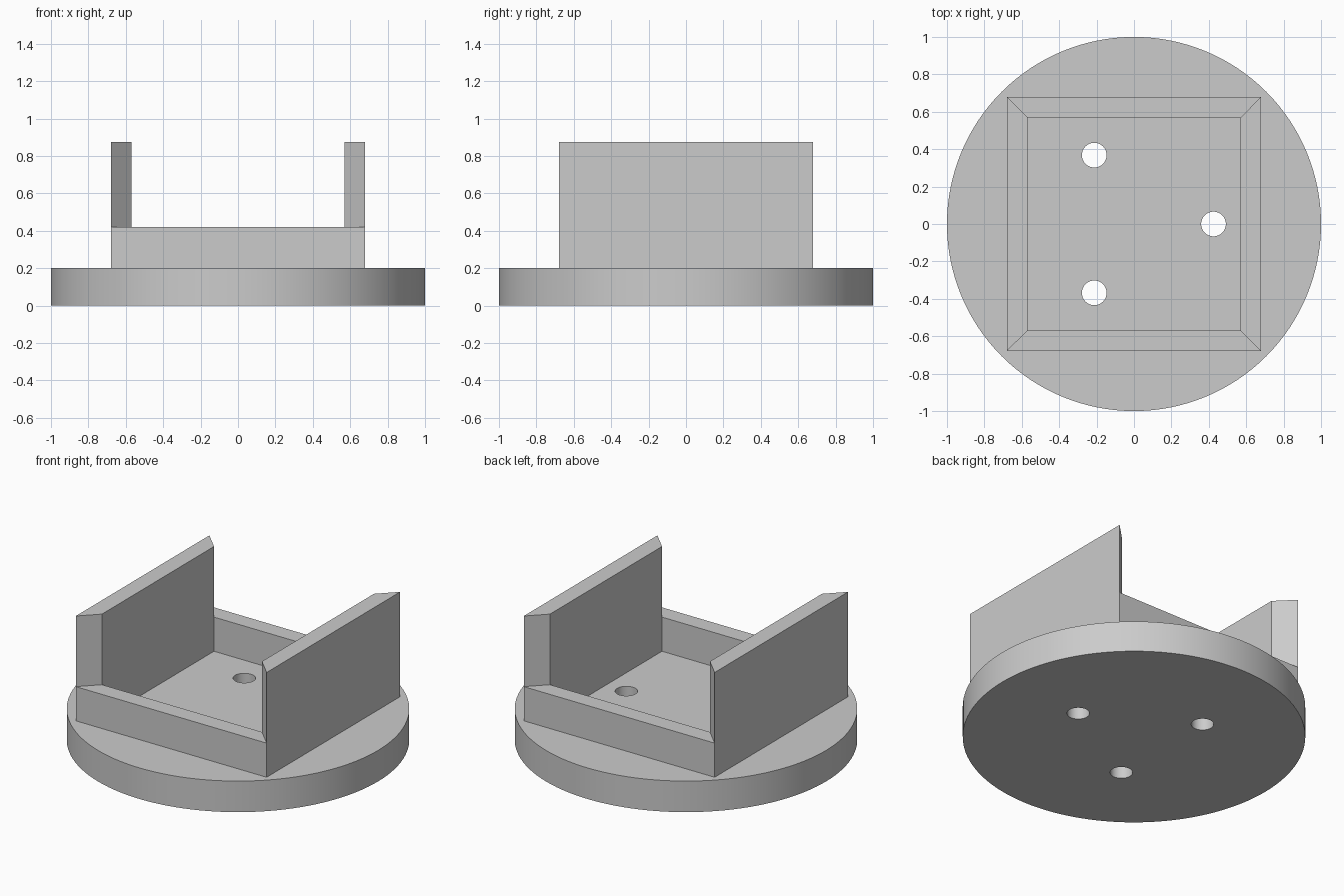
import bpy
import bmesh
from math import cos, sin, tau

if "Cube" in bpy.data.objects:
    bpy.data.objects.remove(bpy.data.objects["Cube"], do_unlink=True)

BASE_H, LOW_H, TALL_H = 0.2, 0.42, 0.875
OUTER, INNER = 0.68, 0.57
HOLE_R, HOLE_RING = 0.066, 0.425

grey = bpy.data.materials.new("plain grey")
grey.use_nodes = True
colour = (0.6, 0.6, 0.6, 1)
grey.diffuse_color = colour
grey.node_tree.nodes["Principled BSDF"].inputs["Base Color"].default_value = colour


def cylinder(name, radius, bottom, top, x=0, y=0, sides=48):
    bpy.ops.mesh.primitive_cylinder_add(
        vertices=sides, radius=radius, depth=top - bottom,
        location=(x, y, (bottom + top) / 2))
    obj = bpy.context.object
    obj.name = name
    obj.data.materials.append(grey)
    return obj


def mitred_wall(name, turn, top):
    """Wall with 45 degree ends, extruded from a trapezoid footprint."""
    c, s = round(cos(turn)), round(sin(turn))
    footprint = [(-OUTER, -OUTER), (OUTER, -OUTER), (INNER, -INNER), (-INNER, -INNER)]
    bm = bmesh.new()
    face = bm.faces.new([bm.verts.new((x * c - y * s, x * s + y * c, BASE_H))
                         for x, y in footprint])
    raised = bmesh.ops.extrude_face_region(bm, geom=[face], use_keep_orig=True)
    for v in raised["geom"]:
        if isinstance(v, bmesh.types.BMVert):
            v.co.z = top
    bmesh.ops.recalc_face_normals(bm, faces=bm.faces)
    mesh = bpy.data.meshes.new(name)
    bm.to_mesh(mesh)
    bm.free()
    mesh.materials.append(grey)
    bpy.context.collection.objects.link(bpy.data.objects.new(name, mesh))


# Round base with three screw holes
base = cylinder("round_base", 1, 0, BASE_H, sides=128)
for i in range(3):
    angle = tau * i / 3
    cutter = cylinder("hole_cutter", HOLE_R, -0.1, BASE_H + 0.1,
                      HOLE_RING * cos(angle), HOLE_RING * sin(angle))
    cut = base.modifiers.new("screw_hole", "BOOLEAN")
    cut.operation, cut.solver, cut.object = "DIFFERENCE", "EXACT", cutter
    bpy.context.view_layer.objects.active = base
    bpy.ops.object.modifier_apply(modifier=cut.name)
    bpy.data.objects.remove(cutter, do_unlink=True)

bpy.ops.object.select_all(action="DESELECT")
base.select_set(True)
bpy.context.view_layer.objects.active = base
bpy.ops.object.shade_smooth_by_angle()

# Square frame: low front and back, tall sides
for i, (name, top) in enumerate([("front_wall", LOW_H), ("left_wall", TALL_H),
                                 ("back_wall", LOW_H), ("right_wall", TALL_H)]):
    mitred_wall(name, tau * i / 4, top)
